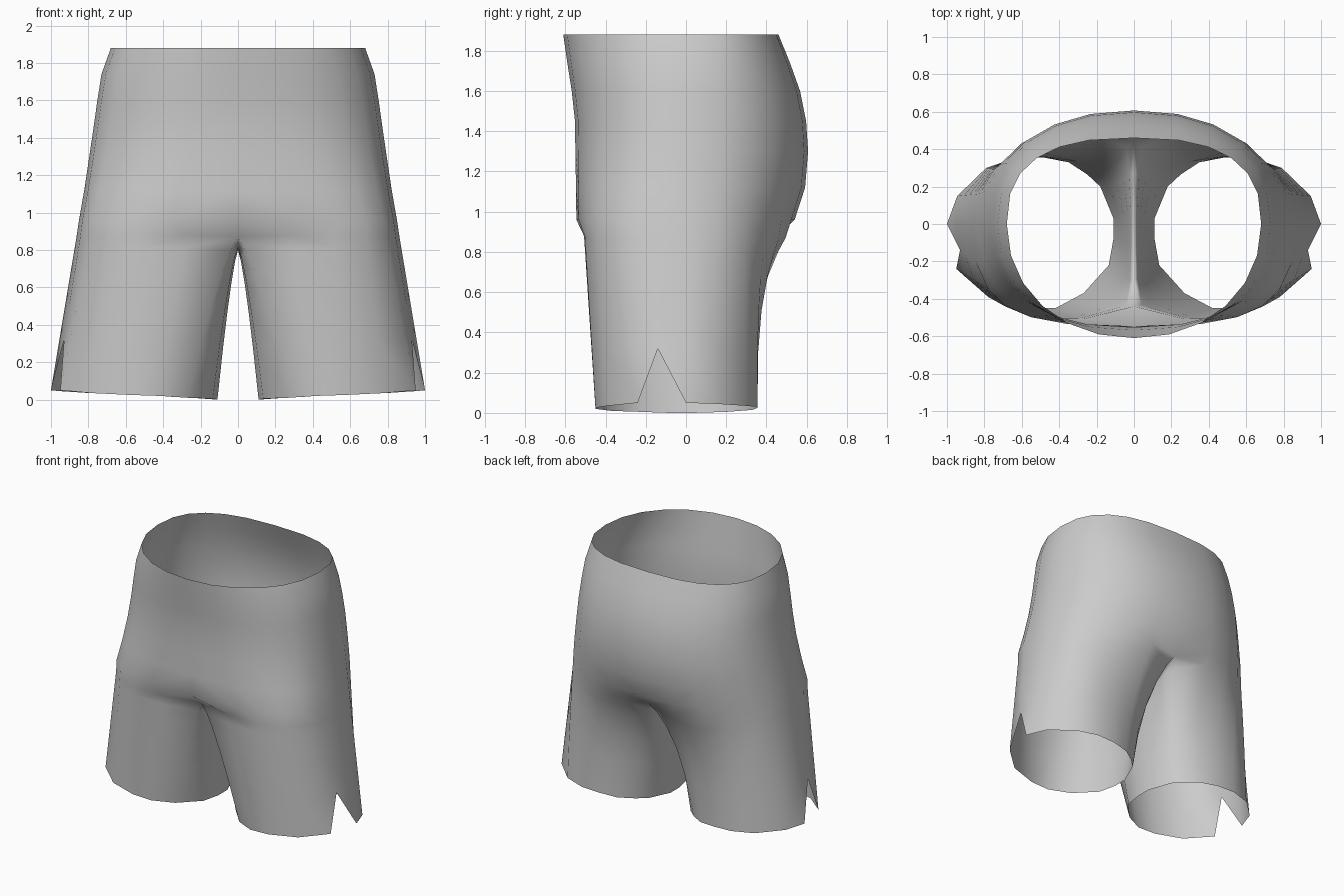
import bpy, bmesh, math
from mathutils import Vector

if "Cube" in bpy.data.objects:
    bpy.data.objects.remove(bpy.data.objects["Cube"])

N = 12  # column steps from front centre to back centre

# torso levels: z, half width, front y, back y, front and back roundness
LEVELS = [(1.88, .68, -.61, .46, 2.1, 2.6),
          (1.74, .73, -.59, .517, 2.2, 2.4),
          (1.60, .752, -.568, .567, 2.3, 2.3),
          (1.45, .773, -.552, .597, 2.4, 2.25),
          (1.30, .795, -.55, .607, 2.5, 2.2),
          (1.12, .822, -.547, .592, 2.8, 2.2),
          (.96, .85, -.545, .54, 3.2, 2.25)]

# leg top: outer loop from front to back, then crotch seam back to front
LEG_TOP = [(0, -.44, .87), (.27, -.507, .88), (.52, -.503, .88), (.69, -.44, .87),
           (.79, -.34, .87), (.845, -.21, .86), (.865, 0, .86), (.838, .16, .86),
           (.755, .29, .86), (.62, .39, .86), (.45, .46, .86), (.24, .495, .87),
           (0, .45, .87), (0, .28, .82), (0, .08, .8), (0, -.12, .8), (0, -.3, .815)]

# leg hem with matching columns
HEM = [(.27, -.37, .01), (.42, -.45, .02), (.57, -.45, .025), (.78, -.39, .035),
       (.95, -.24, .05), (.975, -.13, .05), (1, 0, .05), (.945, .15, .045),
       (.79, .30, .035), (.63, .355, .03), (.48, .355, .025), (.35, .33, .015),
       (.25, .265, .01), (.18, .2, .005), (.11, .03, 0), (.11, -.08, 0), (.135, -.22, .005)]
SLIT = 5  # column of the side slit


def half_ring(z, w, yf, yb, nf, nb):
    pts = []
    for i in range(N + 1):
        a = math.pi * i / N
        s, c = abs(math.sin(a)), math.cos(a)
        y, n = (yf, nf) if i < N / 2 else (yb, nb)
        x = 0 if i in (0, N) else w * s ** (2 / n)
        pts.append((x, y * abs(c) ** (2 / n) if i != N / 2 else 0, z))
    return pts


def leg_ring(t):
    pts = []
    for i, (a, b) in enumerate(zip(LEG_TOP, HEM)):
        p = Vector(a).lerp(Vector(b), t)
        if a[1] > .2:  # the back drops in quickly under the seat
            p.y = a[1] + (b[1] - a[1]) * (1 - (1 - t) ** 3)
        if i == 0 or i >= N:  # rounded arch between the legs
            p.x = b[0] * t ** .75
        pts.append(p)
    return pts


bm = bmesh.new()
torso = [[bm.verts.new(p) for p in half_ring(*lv)] for lv in LEVELS]
legs = [[bm.verts.new(p) for p in leg_ring(t)] for t in (0, .08, .22, .42, .665, 1)]
legs[-2][SLIT].co = (.93, -.14, .32)

# seat
rows = torso + [legs[0][:N + 1]]
for up, lo in zip(rows, rows[1:]):
    for i in range(N):
        bm.faces.new((up[i], lo[i], lo[i + 1], up[i + 1]))

# leg tube, left open at the slit in the last band
for k, (up, lo) in enumerate(zip(legs, legs[1:])):
    last = k == len(legs) - 2
    for i in range(len(up)):
        j = (i + 1) % len(up)
        if last and i == SLIT - 1:
            bm.faces.new((up[i], lo[i], up[j]))
        elif last and i == SLIT:
            bm.faces.new((up[i], lo[j], up[j]))
        else:
            bm.faces.new((up[i], lo[i], lo[j], up[j]))
bm.verts.remove(legs[-1][SLIT])
bmesh.ops.recalc_face_normals(bm, faces=bm.faces)
if max(bm.faces, key=lambda f: f.calc_center_median().x).normal.x < 0:
    bmesh.ops.reverse_faces(bm, faces=bm.faces)

mesh = bpy.data.meshes.new("shorts")
bm.to_mesh(mesh)
bm.free()
shorts = bpy.data.objects.new("shorts", mesh)
bpy.context.collection.objects.link(shorts)

# other half
mirror = shorts.modifiers.new("mirror", 'MIRROR')
mirror.use_clip = True
mirror.merge_threshold = .001
for p in mesh.polygons:
    p.use_smooth = True
